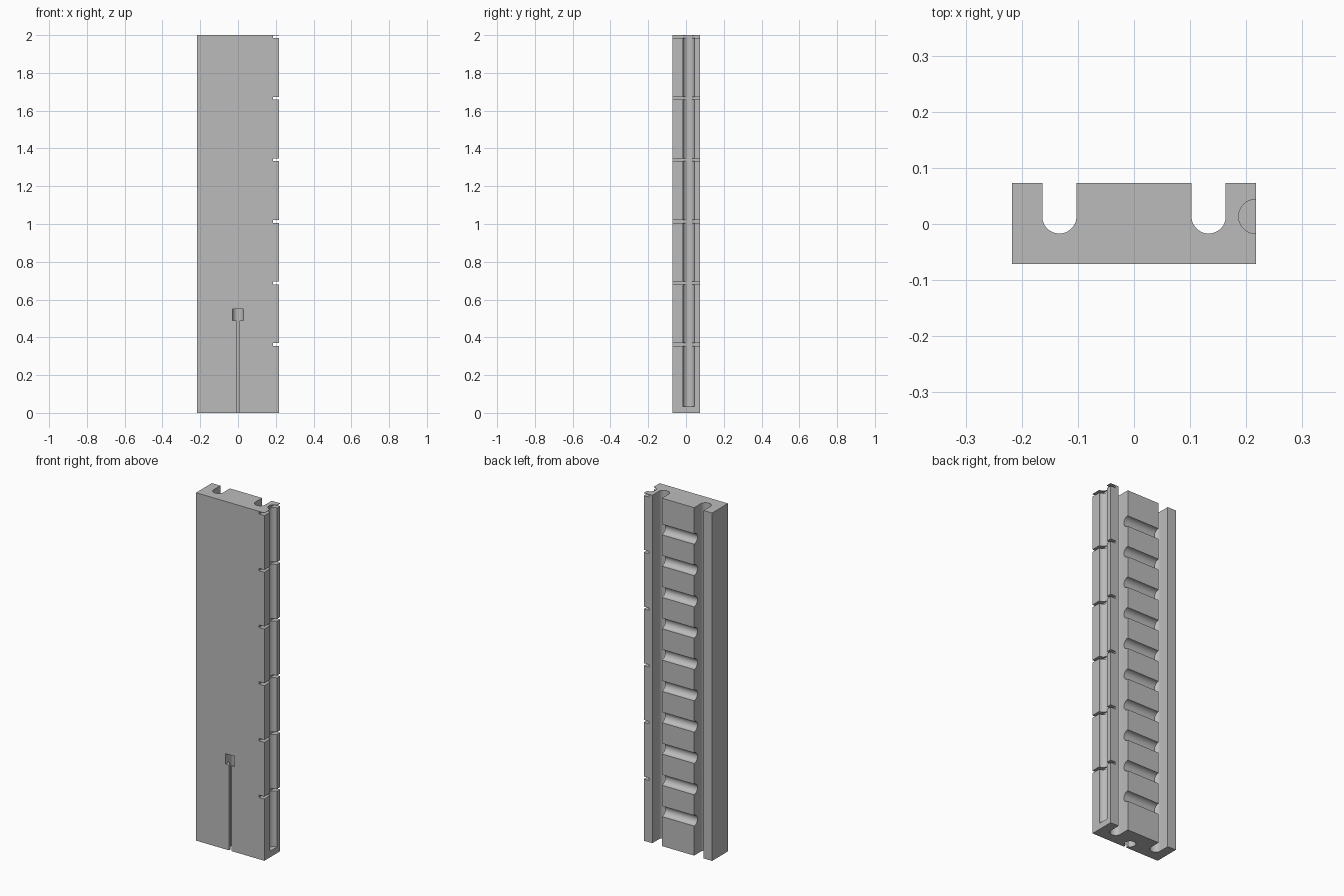
import bpy, bmesh, math
from mathutils import Matrix, Vector

if "Cube" in bpy.data.objects:
    bpy.data.objects.remove(bpy.data.objects["Cube"], do_unlink=True)

# Main dimensions
HALF_W, FRONT, BACK, HEIGHT = 0.217, -0.071, 0.073, 2.0
R = 0.0305          # radius shared by all the round channels
CHANNEL_Y = 0.0135  # centre line of the channels

grey = bpy.data.materials.new("plain grey")
grey.use_nodes = True
grey.diffuse_color = (0.5, 0.5, 0.5, 1)
grey.node_tree.nodes["Principled BSDF"].inputs["Base Color"].default_value = (0.5, 0.5, 0.5, 1)


def to_object(name, bm):
    bmesh.ops.recalc_face_normals(bm, faces=bm.faces)
    mesh = bpy.data.meshes.new(name)
    bm.to_mesh(mesh)
    bm.free()
    mesh.materials.append(grey)
    obj = bpy.data.objects.new(name, mesh)
    bpy.context.collection.objects.link(obj)
    return obj


def box(name, low, high):
    low, high = Vector(low), Vector(high)
    bm = bmesh.new()
    bmesh.ops.create_cube(bm, size=1, matrix=Matrix.Translation((low + high) / 2)
                          @ Matrix.Diagonal((high - low).to_4d()))
    return to_object(name, bm)


def rod(name, start, end, radius):
    start, end = Vector(start), Vector(end)
    axis = end - start
    turn = axis.to_track_quat("Z", "Y").to_matrix().to_4x4()
    bm = bmesh.new()
    bmesh.ops.create_cone(bm, cap_ends=True, segments=48, radius1=radius, radius2=radius,
                          depth=axis.length, matrix=Matrix.Translation((start + end) / 2) @ turn)
    return to_object(name, bm)


def u_channel(name, x):
    # U-shaped profile, open to the back, extruded through the full height
    arc = [math.pi * (1 + i / 24) for i in range(25)]
    profile = [(x + R * math.cos(a), CHANNEL_Y + R * math.sin(a)) for a in arc]
    profile += [(x + R, BACK + 0.1), (x - R, BACK + 0.1)]
    bm = bmesh.new()
    face = bm.faces.new([bm.verts.new((px, py, -0.1)) for px, py in profile])
    grown = bmesh.ops.extrude_face_region(bm, geom=[face])["geom"]
    bmesh.ops.translate(bm, vec=(0, 0, HEIGHT + 0.2),
                        verts=[v for v in grown if isinstance(v, bmesh.types.BMVert)])
    return to_object(name, bm)


body = box("grooved_block", (-HALF_W, FRONT, 0), (HALF_W, BACK, HEIGHT))
cutters = []

# Two deep channels along the back
for x in (-0.133, 0.133):
    cutters.append(u_channel("back_channel_cutter", x))

# Ten half-round cross grooves between the channels
for i in range(10):
    z = 0.2 + 0.18 * i
    cutters.append(rod("cross_groove_cutter", (-0.133, BACK, z), (0.133, BACK, z), R))

# Half-round groove in the side edge, closed at the bottom
cutters.append(rod("side_groove_cutter", (HALF_W, CHANNEL_Y, 0.035),
                   (HALF_W, CHANNEL_Y, HEIGHT + 0.1), R))

# Thin slots across the side edge
for i in range(6):
    z = 0.362 + 0.3258 * i
    cutters.append(box("side_slot_cutter", (0.184, FRONT - 0.1, z - 0.007),
                       (HALF_W + 0.1, BACK + 0.1, z + 0.007)))

# Keyhole bore from the bottom, with a narrow front slit and a window above it
BORE_Y, BORE_R = -0.03, 0.029
cutters.append(rod("bore_cutter", (0, BORE_Y, -0.1), (0, BORE_Y, 0.55), BORE_R))
cutters.append(box("slit_cutter", (-0.008, FRONT - 0.1, -0.1), (0.008, BORE_Y, 0.52)))
cutters.append(box("window_cutter", (-BORE_R, FRONT - 0.1, 0.49), (BORE_R, BORE_Y, 0.55)))

# Carve the block
for cutter in cutters:
    cutter.hide_render = True
    cut = body.modifiers.new("cut", "BOOLEAN")
    cut.operation, cut.solver, cut.object = "DIFFERENCE", "EXACT", cutter
    bpy.context.view_layer.update()
    carved = bpy.data.meshes.new_from_object(
        body.evaluated_get(bpy.context.evaluated_depsgraph_get()))
    body.modifiers.clear()
    body.data = carved
    bpy.data.objects.remove(cutter, do_unlink=True)

body.data.name = "grooved_block"
bpy.ops.object.select_all(action="DESELECT")
body.select_set(True)
bpy.context.view_layer.objects.active = body
bpy.ops.object.shade_smooth_by_angle(angle=math.radians(30))
